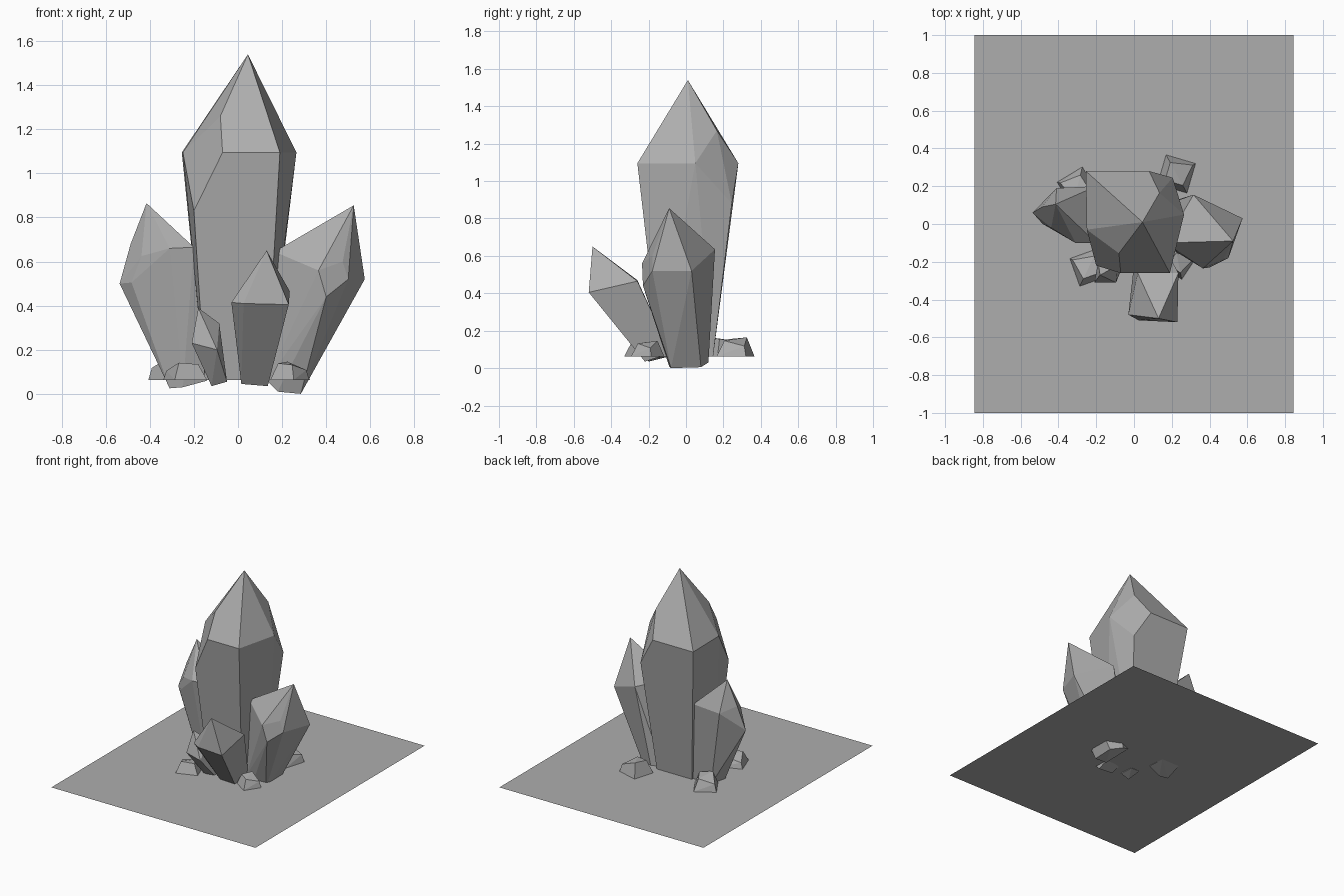
import bpy, bmesh, math

GROUND = 0.063

# one darker grey for everything
stone = bpy.data.materials.new("stone_grey")
stone.diffuse_color = (0.42, 0.42, 0.42, 1)


def hull(name, points):
    """Faceted stone: convex hull of a few corner points, coplanar faces merged."""
    bm = bmesh.new()
    for p in points:
        bm.verts.new(p)
    res = bmesh.ops.convex_hull(bm, input=bm.verts[:])
    loose = [g for g in set(res["geom_interior"] + res["geom_unused"])
             if isinstance(g, bmesh.types.BMVert) and g.is_valid]
    if loose:
        bmesh.ops.delete(bm, geom=loose, context='VERTS')
    bmesh.ops.dissolve_limit(bm, angle_limit=math.radians(7),
                             verts=bm.verts[:], edges=bm.edges[:])
    bmesh.ops.recalc_face_normals(bm, faces=bm.faces[:])
    me = bpy.data.meshes.new(name)
    bm.to_mesh(me)
    bm.free()
    me.materials.append(stone)
    ob = bpy.data.objects.new(name, me)
    bpy.context.collection.objects.link(ob)
    return ob


def rock(name, x, y, size, h, turn):
    """Small rubble: four-sided foot, narrower top with one chipped corner."""
    pts = []
    for i in range(4):
        a = turn + i * math.tau / 4
        c, s = size * math.cos(a), size * math.sin(a)
        pts.append((x + c, y + s, GROUND))
        k, t = (0.85, 0.5) if i == 0 else (0.6, 1.0 - 0.08 * i)
        pts.append((x + k * c, y + k * s, GROUND + h * t))
    hull(name, pts)


# ground sheet
bpy.ops.mesh.primitive_plane_add(size=2, location=(0, 0, GROUND))
ground = bpy.context.object
ground.name = "ground_sheet"
ground.scale = (0.845, 1, 1)
ground.data.materials.append(stone)

# main crystal: apex, chipped back-right corner, chipped front-left corner, foot
hull("main_crystal", [
    (0.045, 0.01, 1.54), (-0.255, 0.28, 1.095), (0.19, -0.26, 1.095),
    (0.135, 0.165, 1.27), (0.265, 0.05, 1.095), (0.08, 0.28, 1.095), (0.205, 0.245, 0.88),
    (-0.08, -0.155, 1.26), (-0.25, -0.03, 1.095), (-0.07, -0.26, 1.095), (-0.2, -0.22, 0.83),
    (-0.15, -0.14, GROUND), (0.13, -0.14, GROUND),
    (0.14, 0.145, GROUND), (-0.15, 0.145, GROUND)])

# right crystal
hull("right_crystal", [
    (0.525, -0.09, 0.855), (0.575, 0.03, 0.52), (0.315, 0.155, 0.635), (0.165, -0.1, 0.645),
    (0.475, -0.18, 0.6), (0.365, -0.235, 0.56), (0.4, -0.23, 0.44), (0.5, -0.18, 0.52),
    (0.285, -0.08, 0.0), (0.285, 0.08, 0.005), (0.2, 0.12, 0.03), (0.18, -0.09, 0.01),
    (0.13, 0.09, 0.06), (0.13, -0.09, 0.06)])

# left crystal
hull("left_crystal", [
    (-0.415, 0.105, 0.865), (-0.2, -0.1, 0.665), (-0.31, -0.1, 0.66), (-0.438, -0.02, 0.625),
    (-0.487, 0.09, 0.68), (-0.537, 0.06, 0.5), (-0.483, 0.0, 0.505),
    (-0.41, 0.19, 0.64), (-0.2, 0.2, 0.66),
    (-0.31, 0.0, 0.025), (-0.25, -0.02, 0.03), (-0.14, 0.0, 0.06),
    (-0.15, 0.13, 0.063), (-0.3, 0.13, 0.063)])

# front crystal
hull("front_crystal", [
    (0.13, -0.5, 0.65), (0.23, -0.52, 0.405), (0.095, -0.515, 0.465), (-0.03, -0.48, 0.415),
    (0.025, -0.51, 0.41), (0.235, -0.26, 0.465), (0.02, -0.26, 0.47),
    (0.015, -0.22, 0.045), (0.135, -0.22, 0.035), (0.14, -0.08, 0.08), (0.015, -0.08, 0.08)])

# small crystal
hull("small_crystal", [
    (-0.18, -0.27, 0.39), (-0.21, -0.31, 0.23), (-0.095, -0.31, 0.2),
    (-0.085, -0.22, 0.32), (-0.19, -0.2, 0.31),
    (-0.12, -0.2, 0.035), (-0.05, -0.2, 0.055), (-0.06, -0.1, 0.06), (-0.13, -0.1, 0.06)])

# rubble around the foot
rock("rubble_front_left", -0.24, -0.23, 0.11, 0.085, 2.7)
rock("rubble_back_right", 0.225, 0.265, 0.115, 0.11, 0.5)
rock("rubble_front_right", 0.235, -0.205, 0.09, 0.09, 0.2)
rock("rubble_back_left", -0.3, 0.195, 0.11, 0.11, 2.9)
